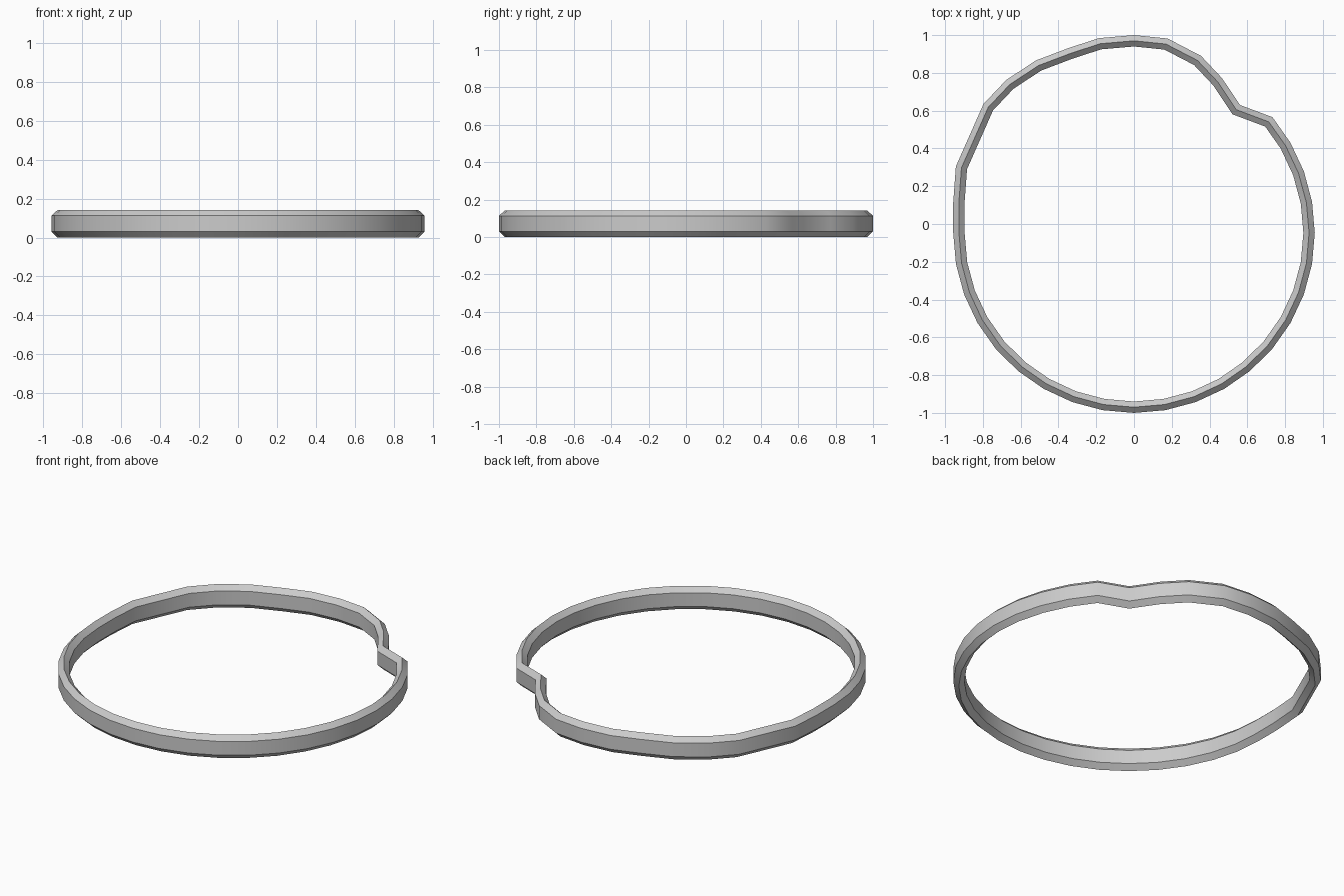
import bpy, bmesh, math
from mathutils import Vector

if "Cube" in bpy.data.objects:
    bpy.data.objects.remove(bpy.data.objects["Cube"])

# Outer outline, counter-clockwise: regular elliptical arc, then the irregular top
def arc(a0, a1):
    return [Vector((0.957 * math.cos(math.radians(a)),
                    -0.047 + 0.953 * math.sin(math.radians(a))))
            for a in range(a0, a1 + 1, 10)]

dented_top = [(0.561, 0.63), (0.466, 0.772), (0.355, 0.89), (0.178, 0.982),
              (0, 1), (-0.185, 0.984), (-0.345, 0.932), (-0.519, 0.866),
              (-0.677, 0.762), (-0.797, 0.635), (-0.943, 0.305), (-0.957, 0.115)]
outline = [Vector(p) for p in dented_top] + arc(180, 400)

# Hexagonal band section: (inset from outline, height)
section = [(0, 0.03), (0, 0.113), (0.03, 0.141),
           (0.06, 0.113), (0.06, 0.03), (0.03, 0)]


def inset(points, d):
    """Mitred inward offset of a closed counter-clockwise outline."""
    result = []
    for i, p in enumerate(points):
        e1 = (p - points[i - 1]).normalized()
        e2 = (points[(i + 1) % len(points)] - p).normalized()
        n1, n2 = Vector((-e1.y, e1.x)), Vector((-e2.y, e2.x))
        result.append(p + (n1 + n2) * d / (1 + n1.dot(n2)))
    return result


# Sweep the section around the outline
bm = bmesh.new()
loops = [[bm.verts.new((p.x, p.y, z)) for p in inset(outline, d)]
         for d, z in section]
n = len(outline)
for k, lower in enumerate(loops):
    upper = loops[(k + 1) % len(loops)]
    for i in range(n):
        j = (i + 1) % n
        bm.faces.new((lower[i], lower[j], upper[j], upper[i]))
bmesh.ops.recalc_face_normals(bm, faces=bm.faces)

mesh = bpy.data.meshes.new("dented_ring")
bm.to_mesh(mesh)
bm.free()
ring = bpy.data.objects.new("dented_ring", mesh)
bpy.context.collection.objects.link(ring)
bpy.context.view_layer.objects.active = ring
ring.select_set(True)
bpy.ops.object.shade_smooth_by_angle(angle=math.radians(40))
